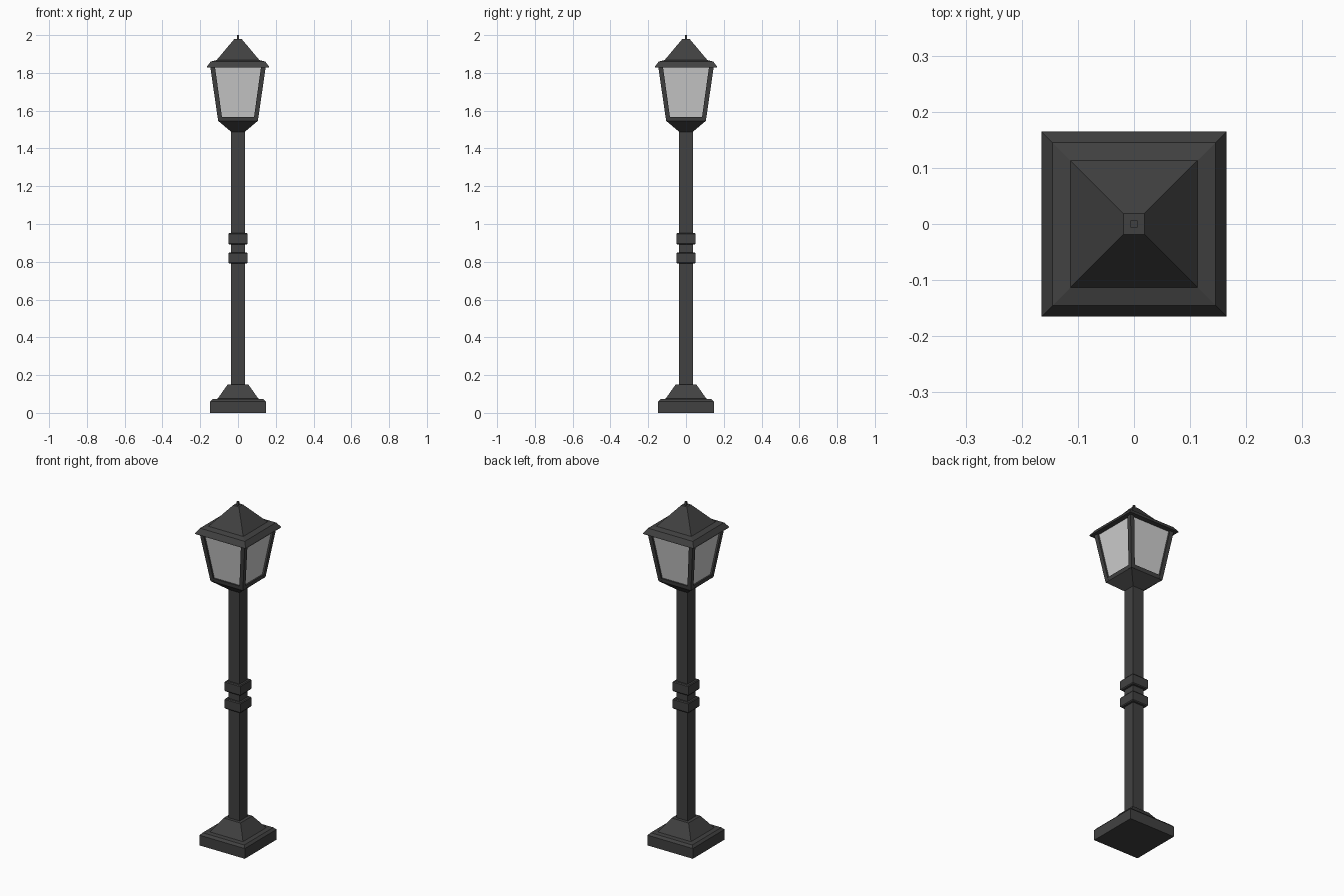
import bpy, bmesh

if "Cube" in bpy.data.objects:
    bpy.data.objects.remove(bpy.data.objects["Cube"])

def mat(name, c):
    m = bpy.data.materials.new(name)
    m.diffuse_color = (*c, 1)
    m.use_nodes = True
    m.node_tree.nodes["Principled BSDF"].inputs["Base Color"].default_value = m.diffuse_color
    return m

iron = mat("dark_iron", (0.053, 0.053, 0.053))
glass = mat("frosted_glass", (0.62, 0.62, 0.62))

def lathe4(name, rings, material, cx=(0, 0)):
    """Stack of square rings (half width, z[, centre offset]) with capped ends."""
    bm = bmesh.new()
    loops = []
    for r in rings:
        h, z = r[0], r[1]
        o = r[2] if len(r) > 2 else 0
        loops.append([bm.verts.new((o * cx[0] + sx * h, o * cx[1] + sy * h, z))
                      for sx, sy in ((-1, -1), (1, -1), (1, 1), (-1, 1))])
    for a, b in zip(loops, loops[1:]):
        for i in range(4):
            j = (i + 1) % 4
            bm.faces.new((a[i], a[j], b[j], b[i]))
    bm.faces.new(loops[0][::-1])
    bm.faces.new(loops[-1])
    bmesh.ops.recalc_face_normals(bm, faces=bm.faces)
    me = bpy.data.meshes.new(name)
    bm.to_mesh(me)
    bm.free()
    me.materials.append(material)
    ob = bpy.data.objects.new(name, me)
    bpy.context.collection.objects.link(ob)
    return ob

# Foot and pole
lathe4("base", [(0.147, 0), (0.147, 0.06), (0.135, 0.073), (0.108, 0.075), (0.055, 0.15)], iron)
lathe4("pole", [(0.036, 0.14), (0.036, 1.50)], iron)
for n, z in (("lower_collar", 0.79), ("upper_collar", 0.892)):
    lathe4(n, [(0.047, z), (0.051, z + 0.005), (0.051, z + 0.055), (0.047, z + 0.06)], iron)

# Lantern cup with the bottom rail
lathe4("lantern_cup", [(0.036, 1.488), (0.104, 1.545), (0.107, 1.567)], iron)

# Glass body, slightly recessed behind the posts
lathe4("lantern_glass", [(0.097, 1.56), (0.137, 1.84)], glass)

# Leaning corner posts
for sx in (-1, 1):
    for sy in (-1, 1):
        lathe4("corner_post", [(0.0115, 1.545, 0.0935), (0.0125, 1.84, 0.1355)], iron, (sx, sy))

# Roof with brim and finial
lathe4("roof", [(0.165, 1.829), (0.163, 1.835), (0.145, 1.86), (0.113, 1.868), (0.019, 1.98)], iron)
lathe4("finial", [(0.006, 1.975), (0.006, 2.0)], iron)
